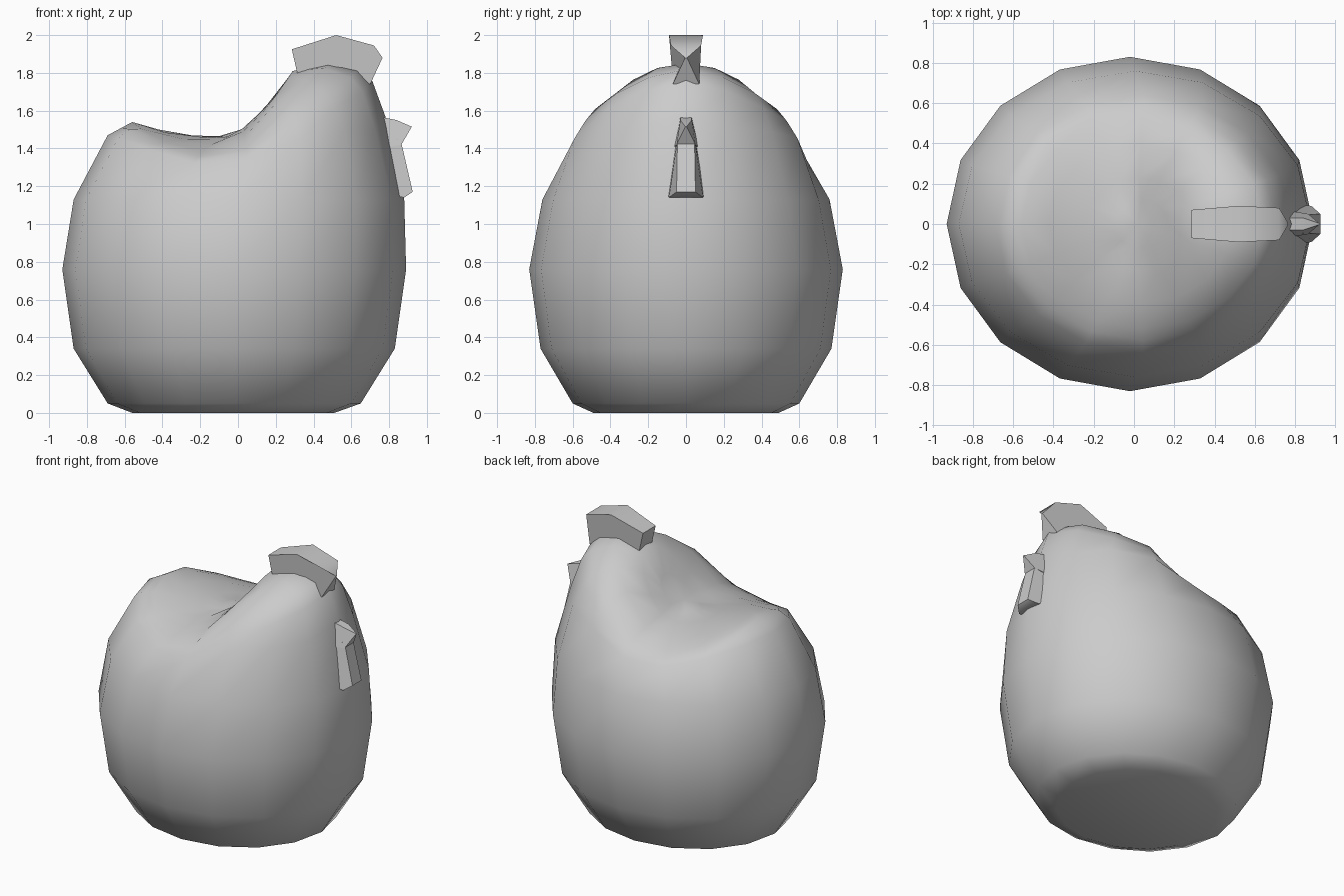
import bpy, bmesh, math

if "Cube" in bpy.data.objects:
    bpy.data.objects.remove(bpy.data.objects["Cube"])

SIDES = 16


def finish(bm, name, angle):
    bmesh.ops.remove_doubles(bm, verts=bm.verts, dist=0.0005)
    bmesh.ops.recalc_face_normals(bm, faces=bm.faces)
    mesh = bpy.data.meshes.new(name)
    bm.to_mesh(mesh)
    bm.free()
    obj = bpy.data.objects.new(name, mesh)
    bpy.context.collection.objects.link(obj)
    bpy.ops.object.select_all(action='DESELECT')
    obj.select_set(True)
    bpy.context.view_layer.objects.active = obj
    bpy.ops.object.shade_smooth_by_angle(angle=math.radians(angle))
    return obj


# Back line of the bird: tail, saddle and head
BACK = [(-.87, 1.14), (-.69, 1.47), (-.56, 1.54), (-.42, 1.50), (-.22, 1.465),
        (-.02, 1.465), (.17, 1.64), (.29, 1.81), (.49, 1.85), (.64, 1.82),
        (.71, 1.76), (.78, 1.57), (.88, 1.12)]


def back_height(x):
    for (x0, z0), (x1, z1) in zip(BACK, BACK[1:]):
        if x <= x1:
            return z0 + (z1 - z0) * max(0, x - x0) / (x1 - x0)
    return BACK[-1][1]


def top_height(x, y):
    base = 1.12
    width = 0.76 * math.sqrt(max(0.001, 1 - ((x - .005) / .875) ** 2))
    v = min(1, abs(y) / width)
    t = back_height(x * (1 + 1.1 * y * y) if x > 0 else x)
    low = min(t, 1.5)
    return base + (low - base) * math.sqrt(1 - v * v) + (t - low) * (1 - v ** 2.5)


def ring(bm, cx, rx, ry, z=None):
    verts = []
    for i in range(SIDES):
        a = 2 * math.pi * i / SIDES
        x, y = cx + rx * math.cos(a), ry * math.sin(a)
        verts.append(bm.verts.new((x, y, top_height(x, y) if z is None else z)))
    return verts


# Body: round lower rings, then rings draped over the back line
bm = bmesh.new()
rings = [ring(bm, -.025, .535, .49, 0), ring(bm, -.02, .67, .60, .05),
         ring(bm, -.02, .85, .77, .34), ring(bm, -.02, .91, .83, .76),
         ring(bm, .005, .875, .76, 1.13)]
for xl, xr in [(-.69, .78), (-.62, .71), (-.56, .64), (-.42, .49), (-.24, .29), (-.1, .17)]:
    half = (xr - xl) / 2
    rings.append(ring(bm, (xl + xr) / 2, half, half * .76 / .875))
for a, b in zip(rings, rings[1:]):
    for i in range(SIDES):
        j = (i + 1) % SIDES
        bm.faces.new((a[i], a[j], b[j], b[i]))
pole = bm.verts.new((.02, 0, top_height(.02, 0)))
for i in range(SIDES):
    bm.faces.new((rings[-1][i], rings[-1][(i + 1) % SIDES], pole))
bm.faces.new(rings[0][::-1])
finish(bm, "body", 60)


def slab(name, outline, angle):
    """Side outline of (x, z, half width) points, mirrored across y = 0."""
    bm = bmesh.new()
    left = [bm.verts.new((x, w, z)) for x, z, w in outline]
    right = [bm.verts.new((x, -w, z)) for x, z, w in outline]
    bm.faces.new(left)
    bm.faces.new(right[::-1])
    n = len(outline)
    for i in range(n):
        j = (i + 1) % n
        bm.faces.new((left[i], left[j], right[j], right[i]))
    return finish(bm, name, angle)


# Comb, beak and wattle
slab("comb", [(.32, 1.77, .07), (.285, 1.925, .07), (.52, 2.0, .09),
              (.72, 1.945, .08), (.765, 1.88, .005), (.70, 1.74, .07)], 50)
slab("beak", [(.74, 1.57, .03), (.84, 1.55, .03), (.92, 1.515, .003),
              (.865, 1.42, .05), (.75, 1.40, .07)], 50)
slab("wattle", [(.76, 1.46, .05), (.86, 1.45, .045), (.925, 1.17, .05),
                (.88, 1.14, .09), (.78, 1.16, .10)], 50)
